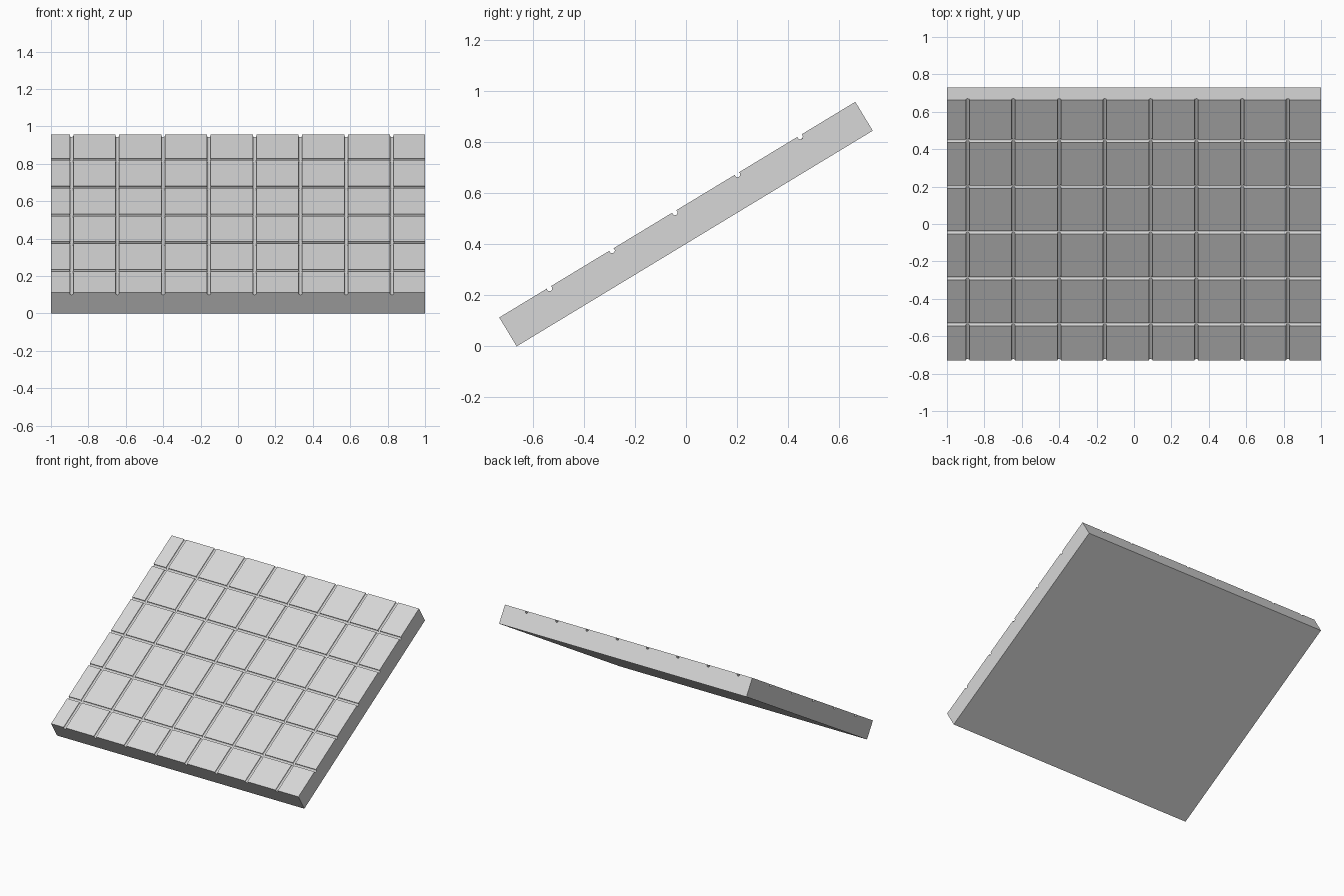
import bpy
import bmesh
import math
from mathutils import Matrix, Vector

cube = bpy.data.objects.get("Cube")
if cube:
    bpy.data.objects.remove(cube, do_unlink=True)

WIDTH, LENGTH, THICK = 2.0, 1.628, 0.132
TILT = math.radians(31.2)
GROOVE_R = 0.0105
GROOVE_SINK = 0.005

grey = bpy.data.materials.new("light grey")
grey.use_nodes = True
colour = (0.68, 0.68, 0.68, 1)
grey.diffuse_color = colour
grey.node_tree.nodes["Principled BSDF"].inputs["Base Color"].default_value = colour


def make_object(name, bm):
    mesh = bpy.data.meshes.new(name)
    bm.to_mesh(mesh)
    bm.free()
    mesh.materials.append(grey)
    obj = bpy.data.objects.new(name, mesh)
    bpy.context.collection.objects.link(obj)
    return obj


def groove_cutters(name, offsets, length, along_x):
    """Row of parallel rods lying along the slab's top face."""
    bm = bmesh.new()
    turn = Matrix.Rotation(math.pi / 2, 4, "Y" if along_x else "X")
    for o in offsets:
        place = Vector((0, o, 0) if along_x else (o, 0, 0))
        place.z = THICK / 2 - GROOVE_SINK
        bmesh.ops.create_cone(bm, cap_ends=True, segments=12, radius1=GROOVE_R,
                              radius2=GROOVE_R, depth=length + 0.2,
                              matrix=Matrix.Translation(place) @ turn)
    obj = make_object(name, bm)
    obj.hide_render = True
    return obj


# Flat slab
bm = bmesh.new()
bmesh.ops.create_cube(bm, size=1, matrix=Matrix.Diagonal((WIDTH, LENGTH, THICK, 1)))
panel = make_object("grooved_panel", bm)

# Grid of rounded grooves in the top face
rows = [-LENGTH / 2 + 0.227 + 0.2865 * i for i in range(5)]
columns = [-0.89 + 0.2447 * i for i in range(8)]
cutters = [groove_cutters("row_cutter", rows, WIDTH, True),
           groove_cutters("column_cutter", columns, LENGTH, False)]

bpy.context.view_layer.objects.active = panel
for cutter in cutters:
    mod = panel.modifiers.new(cutter.name, "BOOLEAN")
    mod.operation = "DIFFERENCE"
    mod.solver = "EXACT"
    mod.object = cutter
    bpy.ops.object.modifier_apply(modifier=mod.name)
    bpy.data.objects.remove(cutter, do_unlink=True)

# Tilt the panel so its back edge rises, and rest it on the floor
height = LENGTH * math.sin(TILT) + THICK * math.cos(TILT)
panel.data.transform(Matrix.Translation((0, 0, height / 2)) @ Matrix.Rotation(TILT, 4, "X"))
panel.data.update()
